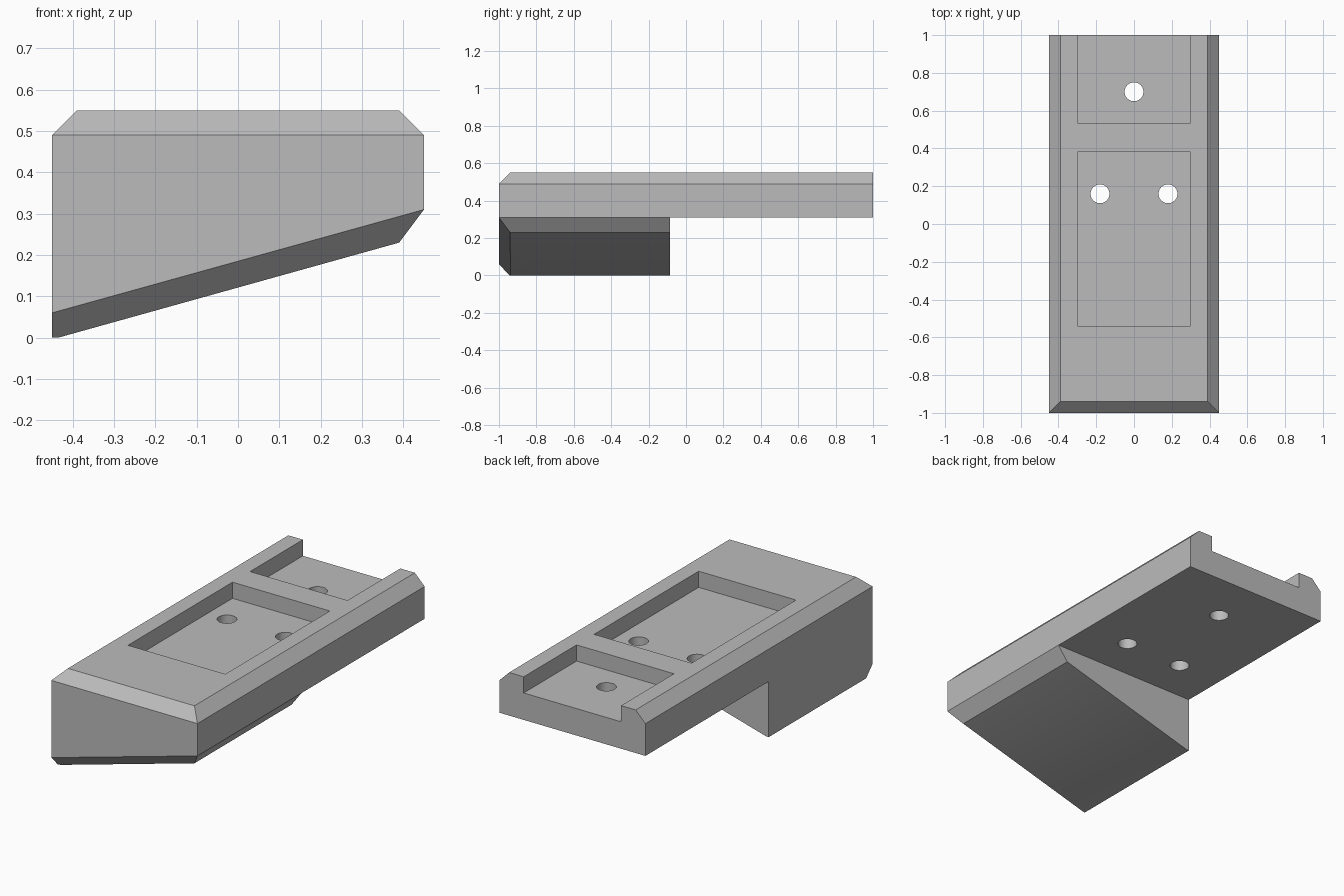
import bpy, bmesh, math
from mathutils import Vector

if "Cube" in bpy.data.objects:
    bpy.data.objects.remove(bpy.data.objects["Cube"], do_unlink=True)

HALF_W, BEVEL, TOP, UNDERSIDE = 0.45, 0.06, 0.55, 0.31
FLOOR = TOP - 0.09

grey = bpy.data.materials.new("plain grey")
grey.use_nodes = True
colour = (0.5, 0.5, 0.5, 1)
grey.diffuse_color = colour
grey.node_tree.nodes["Principled BSDF"].inputs["Base Color"].default_value = colour


def prism(name, profile, y0, y1):
    """Extrude an x-z profile along y."""
    bm = bmesh.new()
    face = bm.faces.new([bm.verts.new((x, y0, z)) for x, z in profile])
    side = bmesh.ops.extrude_face_region(bm, geom=[face])["geom"]
    moved = [v for v in side if isinstance(v, bmesh.types.BMVert)]
    bmesh.ops.translate(bm, verts=moved, vec=(0, y1 - y0, 0))
    return finish(name, bm)


def finish(name, bm):
    bmesh.ops.recalc_face_normals(bm, faces=bm.faces)
    mesh = bpy.data.meshes.new(name)
    bm.to_mesh(mesh)
    bm.free()
    mesh.materials.append(grey)
    obj = bpy.data.objects.new(name, mesh)
    bpy.context.collection.objects.link(obj)
    return obj


def slice_off(obj, point, normal):
    """Remove everything on the normal's side of a plane and cap it."""
    bm = bmesh.new()
    bm.from_mesh(obj.data)
    cut = bmesh.ops.bisect_plane(bm, geom=bm.verts[:] + bm.edges[:] + bm.faces[:],
                                 plane_co=point, plane_no=normal, clear_outer=True)
    edges = [e for e in cut["geom_cut"] if isinstance(e, bmesh.types.BMEdge)]
    bmesh.ops.holes_fill(bm, edges=edges)
    bmesh.ops.recalc_face_normals(bm, faces=bm.faces)
    bm.to_mesh(obj.data)
    bm.free()


def box(name, x, y0, y1, z0, z1):
    return prism(name, [(-x, z0), (x, z0), (x, z1), (-x, z1)], y0, y1)


def drill(name, x, y):
    bm = bmesh.new()
    bmesh.ops.create_cone(bm, cap_ends=True, segments=40, radius1=0.05, radius2=0.05, depth=2)
    bmesh.ops.translate(bm, verts=bm.verts, vec=(x, y, 0.4))
    return finish(name, bm)


# Full-length block with bevelled top edges and a slanted underside
block = prism("wedge_block", [
    (-HALF_W, 0), (-0.435, 0), (HALF_W - BEVEL, 0.23), (HALF_W, UNDERSIDE),
    (HALF_W, TOP - BEVEL), (HALF_W - BEVEL, TOP),
    (BEVEL - HALF_W, TOP), (-HALF_W, TOP - BEVEL)], -1, 1)

# Front bevels, top and bottom
slice_off(block, (0, -1, TOP - BEVEL), Vector((0, -1, 1)))
low, high = Vector((-HALF_W, -1, 0.06)), Vector((HALF_W, -1, UNDERSIDE))
inner = Vector((HALF_W - BEVEL, BEVEL - 1, 0.23))
normal = (high - low).cross(inner - low)
slice_off(block, low, normal if normal.z < 0 else -normal)

# Step under the rear half, two pockets and three through holes
cutters = [
    box("rear_step_cutter", 1, -0.085, 2, -1, UNDERSIDE),
    box("middle_pocket_cutter", 0.3, -0.54, 0.38, FLOOR, 1),
    box("rear_pocket_cutter", 0.3, 0.535, 2, FLOOR, 1),
    drill("rear_hole_cutter", 0, 0.7),
    drill("left_hole_cutter", 0.18, 0.16),
    drill("right_hole_cutter", -0.18, 0.16),
]
bpy.context.view_layer.objects.active = block
for cutter in cutters:
    mod = block.modifiers.new(cutter.name, "BOOLEAN")
    mod.operation, mod.solver, mod.object = "DIFFERENCE", "EXACT", cutter
    bpy.ops.object.modifier_apply(modifier=mod.name)
    bpy.data.objects.remove(cutter, do_unlink=True)

# Smooth hole walls, sharp edges elsewhere
for obj in bpy.context.selected_objects:
    obj.select_set(False)
block.select_set(True)
bpy.ops.object.shade_smooth_by_angle(angle=math.radians(20))
